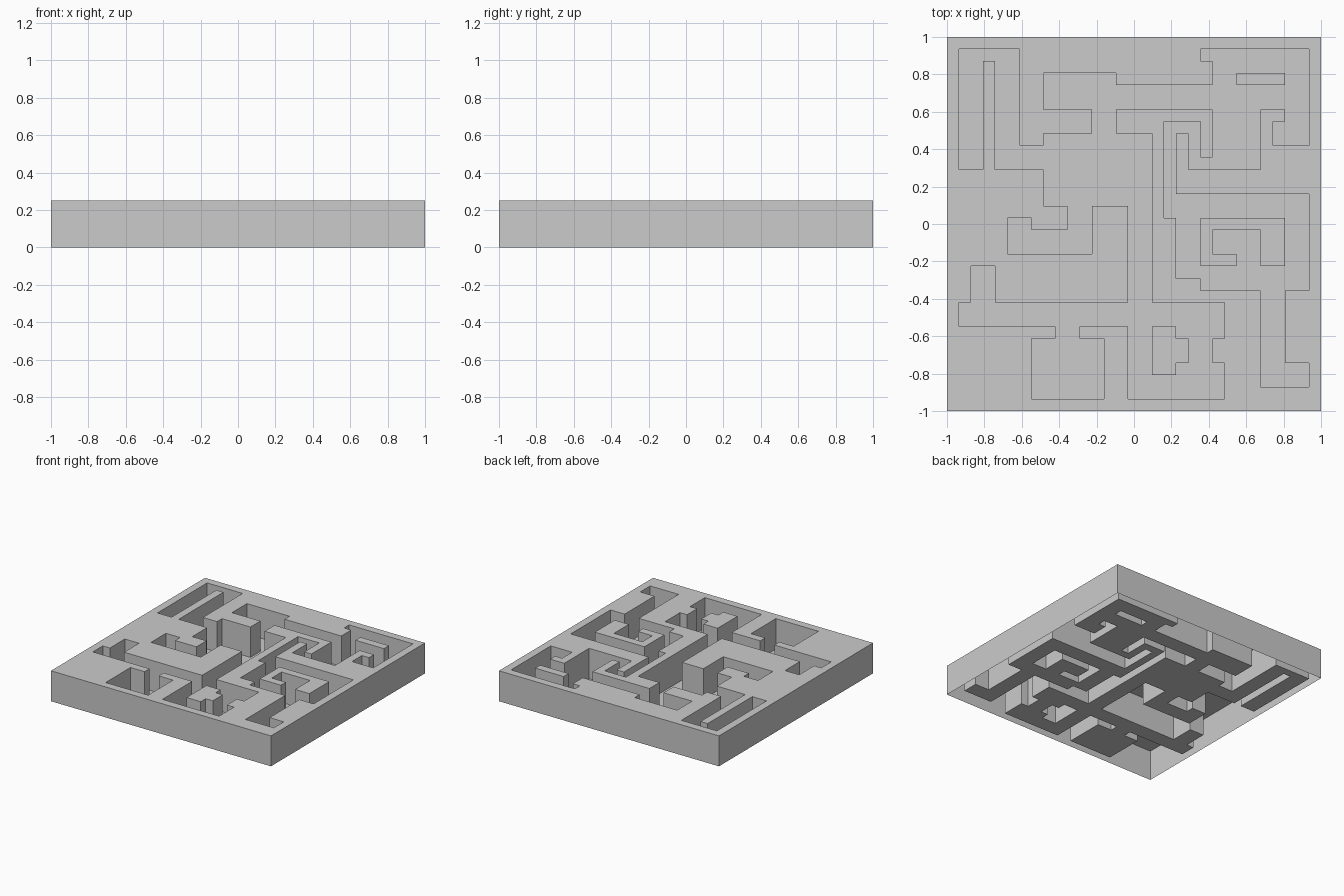
import bpy, bmesh

if "Cube" in bpy.data.objects:
    bpy.data.objects.remove(bpy.data.objects["Cube"])

N = 31            # the maze sits on a 31 x 31 cell grid
CELL = 2 / N
HEIGHT = 0.25

# Right-angled outlines in grid units: start point, then alternating new x / new y
GROOVE = ((1, 30), [
    6, 22, 8, 23, 12, 25, 8, 28, 14, 27, 22, 29, 21, 30, 30, 22, 27, 24, 28, 25,
    26, 20, 20, 23, 19, 18, 30, 10, 28, 4, 30, 2, 26, 10, 21, 11, 19, 16, 18, 24,
    21, 21, 22, 25, 14, 23, 17, 9, 23, 6, 22, 4, 23, 1, 15, 7, 11, 6, 13, 1,
    7, 6, 9, 7, 1, 9, 2, 12, 4, 9, 15, 17, 12, 13, 5, 16, 7, 15, 10, 17,
    8, 20, 4, 29, 3, 20, 1, 30])
BAR_ISLAND = ((24, 28), [28, 27, 24, 28])
HOOK_ISLAND = ((21, 16), [28, 12, 26, 15, 22, 13, 24, 12, 21, 16])
BLOCK_ISLAND = ((17, 7), [19, 6, 20, 4, 19, 3, 17, 7])


def vertical_edges(outline):
    (x, y), turns = outline
    edges = []
    for i in range(0, len(turns), 2):
        x, y0, y = turns[i], y, turns[i + 1]
        edges.append((x, min(y0, y), max(y0, y)))
    return edges


edges = [e for o in (GROOVE, BAR_ISLAND, HOOK_ISLAND, BLOCK_ISLAND)
         for e in vertical_edges(o)]


def height(i, j):
    """Land is full height; the groove floor and everything outside is at zero."""
    if not (0 <= i < N and 0 <= j < N):
        return 0
    crossings = sum(x <= i and lo <= j < hi for x, lo, hi in edges)
    return 0 if crossings % 2 else HEIGHT


bm = bmesh.new()


def quad(points):
    bm.faces.new([bm.verts.new((x * CELL - 1, y * CELL - 1, z)) for x, y, z in points])


for i in range(N):
    for j in range(N):
        z = height(i, j)
        # Top of the land, or floor of the groove
        quad([(i, j, z), (i + 1, j, z), (i + 1, j + 1, z), (i, j + 1, z)])
        if not z:
            continue
        # Walls wherever land drops to the groove or to the outer rim
        for dx, dy in ((1, 0), (0, 1), (-1, 0), (0, -1)):
            if height(i + dx, j + dy) == 0:
                cx, cy = i + 0.5 + dx / 2, j + 0.5 + dy / 2
                px, py = -dy / 2, dx / 2
                quad([(cx - px, cy - py, 0), (cx + px, cy + py, 0),
                      (cx + px, cy + py, z), (cx - px, cy - py, z)])

bmesh.ops.remove_doubles(bm, verts=bm.verts, dist=1e-4)

mesh = bpy.data.meshes.new("maze_tray")
bm.to_mesh(mesh)
bm.free()
bpy.context.collection.objects.link(bpy.data.objects.new("maze_tray", mesh))
